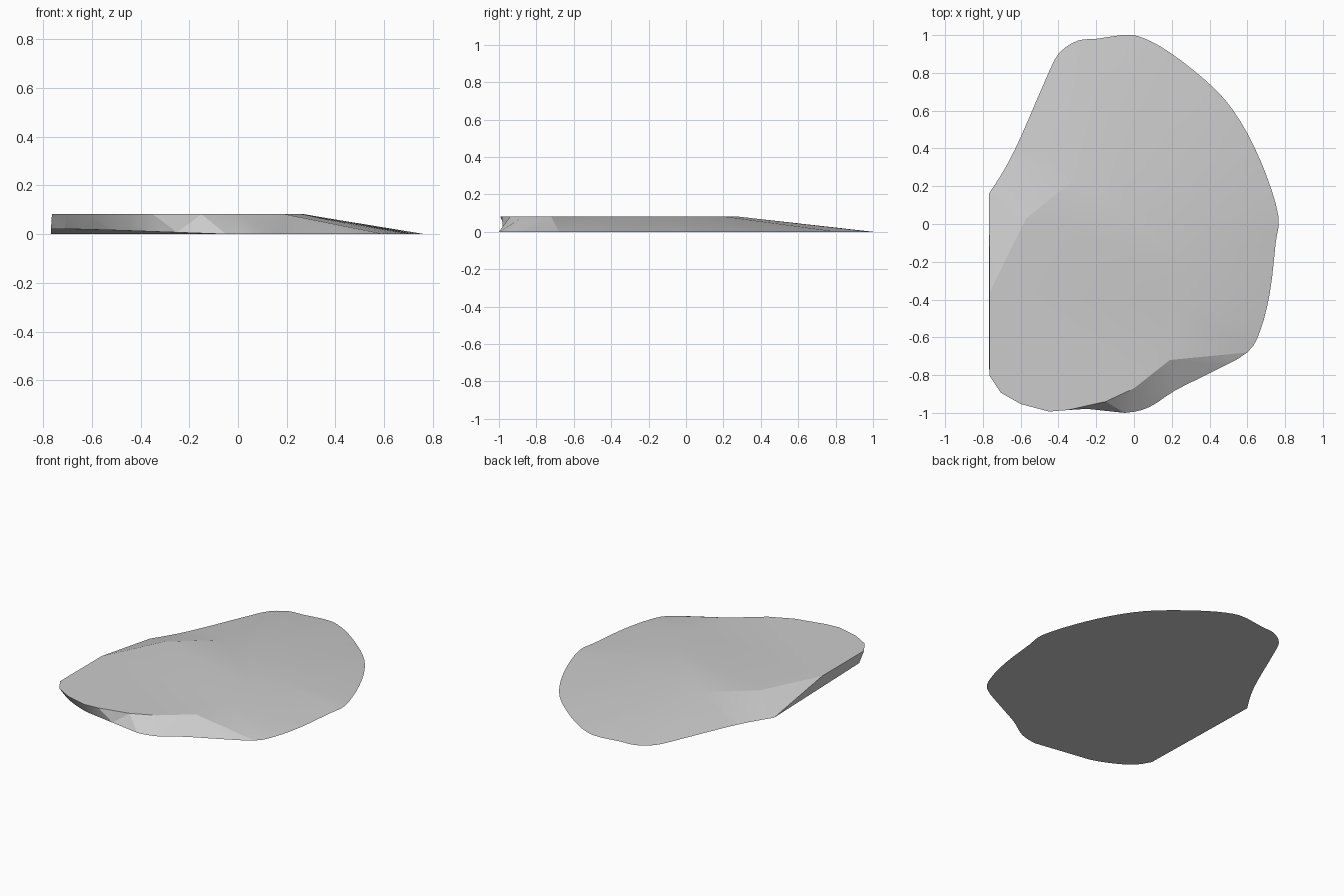
import bpy
import bmesh
from mathutils import Vector

cube = bpy.data.objects.get("Cube")
if cube:
    bpy.data.objects.remove(cube, do_unlink=True)

TOP = 0.082      # height of the flat top
WALL = -0.768    # x of the straight broken side
STEPS = 3        # curve samples per rim point

# Named rim points: corners of the broken side, shoulder, side tip, back notch
BACK_CORNER = (WALL, .16)
FRONT_CORNER = (WALL, -.81)
SHOULDER = (.6, -.68)
SIDE_TIP = (.765, .04)
NOTCH = (-.2, .98)
FOLD_END = (-.05, -1)
CORNERS = (BACK_CORNER, FRONT_CORNER)

# Lower rim, counter-clockwise from the +x side
RIM = [SIDE_TIP, (.7, .26), (.6, .48), (.48, .66), (.32, .81), (.14, .94),
       (0, 1), (-.1, .995), NOTCH, (-.3, .97), (-.4, .9), (-.47, .76),
       (-.6, .46), (-.68, .3), BACK_CORNER, FRONT_CORNER,
       (-.71, -.9), (-.6, -.96), (-.45, -1), (-.25, -1), FOLD_END,
       (.08, -.97), (.22, -.88), (.42, -.78), SHOULDER, (.67, -.56),
       (.72, -.36), (.75, -.1)]

# Edge of the flat top, counter-clockwise
PLATEAU = [(.265, 0), (.1, .2), (-.08, .27), (-.3, .25), (-.57, .03),
           (-.764, -.36), (-.764, -.805), (-.705, -.893), (-.6, -.953),
           (-.45, -.993), (-.35, -.985), (-.15, -.94), (0, -.87),
           (.19, -.72), (.26, -.45), (.27, -.2)]

# Ridges: rim point and the index of the plateau point it climbs to
RIDGES = [(SIDE_TIP, 0), (NOTCH, 3), (BACK_CORNER, 5), (FRONT_CORNER, 6),
          (FOLD_END, 12), (SHOULDER, 13)]


def smooth_loop(points):
    """Closed Catmull-Rom curve through the points, kinked at the corners."""
    loop = []
    count = len(points)
    for i, start in enumerate(points):
        end = points[(i + 1) % count]
        b, c = Vector(start), Vector(end)
        a = b if start in CORNERS else Vector(points[i - 1])
        d = c if end in CORNERS else Vector(points[(i + 2) % count])
        for s in range(STEPS):
            t = s / STEPS
            p = b + (c - a) * t / 2
            p += (a - 2.5 * b + 2 * c - d / 2) * t ** 2
            p += (1.5 * (b - c) + (d - a) / 2) * t ** 3
            p.y = max(-1, min(1, p.y))
            loop.append(p)
    return loop


def rim_index(point):
    return RIM.index(point) * STEPS


def undercut(p):
    """Lift and pull in the rim beyond the fold of the underside."""
    along = (Vector(FOLD_END) - Vector(BACK_CORNER)).normalized()
    off = p - Vector(BACK_CORNER)
    lift = max(0, along.y * off.x - along.x * off.y) * .042
    return (p.x, p.y + 3 * lift, lift)


def span(loop, first, last):
    """Part of a closed loop from first to last, both included."""
    count = len(loop)
    return [loop[(first + k) % count] for k in range((last - first) % count + 1)]


def zip_strips(bm, low, high):
    """Fill between two open chains, always taking the shorter diagonal."""
    i = j = 0
    while i < len(low) - 1 or j < len(high) - 1:
        step_low = j == len(high) - 1
        if not step_low and i < len(low) - 1:
            across_low = (low[i + 1].co - high[j].co).length
            step_low = across_low < (low[i].co - high[j + 1].co).length
        if step_low:
            bm.faces.new((low[i], low[i + 1], high[j]))
            i += 1
        else:
            bm.faces.new((low[i], high[j + 1], high[j]))
            j += 1


bm = bmesh.new()
rim = [bm.verts.new(undercut(p)) for p in smooth_loop(RIM)]
plateau = [bm.verts.new((x, y, TOP)) for x, y in PLATEAU]

# Flat top
bm.faces.new(plateau)

# Long slopes and steep broken sides, one section between each two ridges
for (start, top_a), (end, top_b) in zip(RIDGES, RIDGES[1:] + RIDGES[:1]):
    zip_strips(bm, span(rim, rim_index(start), rim_index(end)),
               span(plateau, top_a, top_b))

# Underside in two flat parts that meet at the fold
fold_a, fold_b = rim_index(BACK_CORNER), rim_index(FOLD_END)
for part in (span(rim, fold_a, fold_b), span(rim, fold_b, fold_a)):
    bm.faces.new(list(reversed(part)))

bmesh.ops.triangulate(bm, faces=[f for f in bm.faces if len(f.verts) > 4])
bmesh.ops.recalc_face_normals(bm, faces=bm.faces)

mesh = bpy.data.meshes.new("stone_slab")
bm.to_mesh(mesh)
bm.free()
slab = bpy.data.objects.new("stone_slab", mesh)
bpy.context.collection.objects.link(slab)

# Plain grey stone
grey = bpy.data.materials.new("stone_grey")
grey.use_nodes = True
color = (.6, .6, .6, 1)
grey.diffuse_color = color
grey.node_tree.nodes["Principled BSDF"].inputs["Base Color"].default_value = color
mesh.materials.append(grey)

bpy.ops.object.select_all(action="DESELECT")
slab.select_set(True)
bpy.context.view_layer.objects.active = slab
bpy.ops.object.shade_smooth_by_angle(angle=.25)
